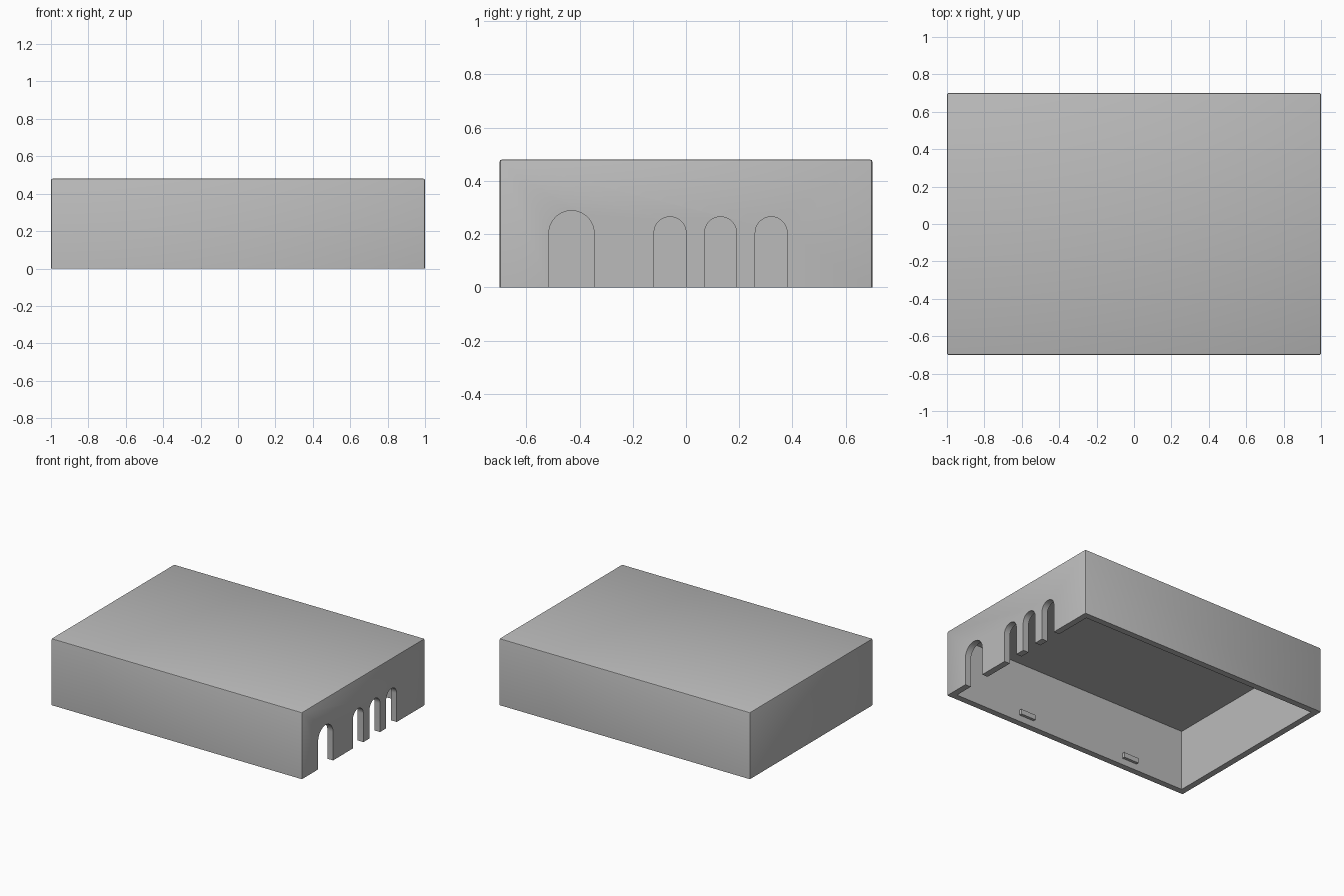
import bpy
import bmesh
import math

if "Cube" in bpy.data.objects:
    bpy.data.objects.remove(bpy.data.objects["Cube"], do_unlink=True)

LENGTH, WIDTH, HEIGHT, WALL = 2.0, 1.4, 0.48, 0.045

grey = bpy.data.materials.new("plain grey")
grey.use_nodes = True
grey.diffuse_color = (0.5, 0.5, 0.5, 1)
grey.node_tree.nodes["Principled BSDF"].inputs["Base Color"].default_value = grey.diffuse_color


def add_object(name, bm):
    bmesh.ops.recalc_face_normals(bm, faces=bm.faces)
    mesh = bpy.data.meshes.new(name)
    bm.to_mesh(mesh)
    bm.free()
    mesh.materials.append(grey)
    obj = bpy.data.objects.new(name, mesh)
    bpy.context.collection.objects.link(obj)
    return obj


def box(size, centre):
    bm = bmesh.new()
    bmesh.ops.create_cube(bm, size=1)
    bmesh.ops.scale(bm, vec=size, verts=bm.verts)
    bmesh.ops.translate(bm, vec=centre, verts=bm.verts)
    return bm


def arch_cutter(y, radius, top):
    """Round-headed opening pushed through the right-hand wall."""
    spring, steps = top - radius, 24
    outline = [(y + radius, -0.1)]
    for i in range(steps + 1):
        a = math.pi * i / steps
        outline.append((y + radius * math.cos(a), spring + radius * math.sin(a)))
    outline.append((y - radius, -0.1))
    bm = bmesh.new()
    face = bm.faces.new([bm.verts.new((0.85, py, pz)) for py, pz in outline])
    extruded = bmesh.ops.extrude_face_region(bm, geom=[face])["geom"]
    moved = [v for v in extruded if isinstance(v, bmesh.types.BMVert)]
    bmesh.ops.translate(bm, vec=(0.3, 0, 0), verts=moved)
    return add_object("arch_cutter", bm)


# Outer block with softened upper and corner edges
bm = box((LENGTH, WIDTH, HEIGHT), (0, 0, HEIGHT / 2))
edges = [e for e in bm.edges if any(v.co.z > 0.1 for v in e.verts)]
bmesh.ops.bevel(bm, geom=edges, offset=0.008, segments=2, profile=0.5, affect='EDGES')
cover = add_object("cover_shell", bm)

# Open-bottomed cavity and the doorway arches
cutters = [add_object("cavity_cutter", box(
    (LENGTH - 2 * WALL, WIDTH - 2 * WALL, HEIGHT), (0, 0, HEIGHT / 2 - WALL)))]
cutters.append(arch_cutter(-0.43, 0.085, 0.288))
for y in (-0.06, 0.13, 0.32):
    cutters.append(arch_cutter(y, 0.06, 0.265))

bpy.ops.object.select_all(action='DESELECT')
bpy.context.view_layer.objects.active = cover
cover.select_set(True)
for cutter in cutters:
    cutter.hide_render = True
    mod = cover.modifiers.new("cut", 'BOOLEAN')
    mod.operation = 'DIFFERENCE'
    mod.solver = 'EXACT'
    mod.object = cutter
    bpy.ops.object.modifier_apply(modifier=mod.name)
    bpy.data.objects.remove(cutter, do_unlink=True)
bpy.ops.object.shade_smooth_by_angle(angle=math.radians(30))

# Small snap tabs on the inside of the long walls
for side, label in ((-1, "front"), (1, "back")):
    for x, end in ((0.365, "left"), (-0.51, "right")):
        y = side * (WIDTH / 2 - WALL - 0.005)
        add_object(f"{label}_{end}_snap_tab", box((0.12, 0.03, 0.036), (x, y, 0.065)))
